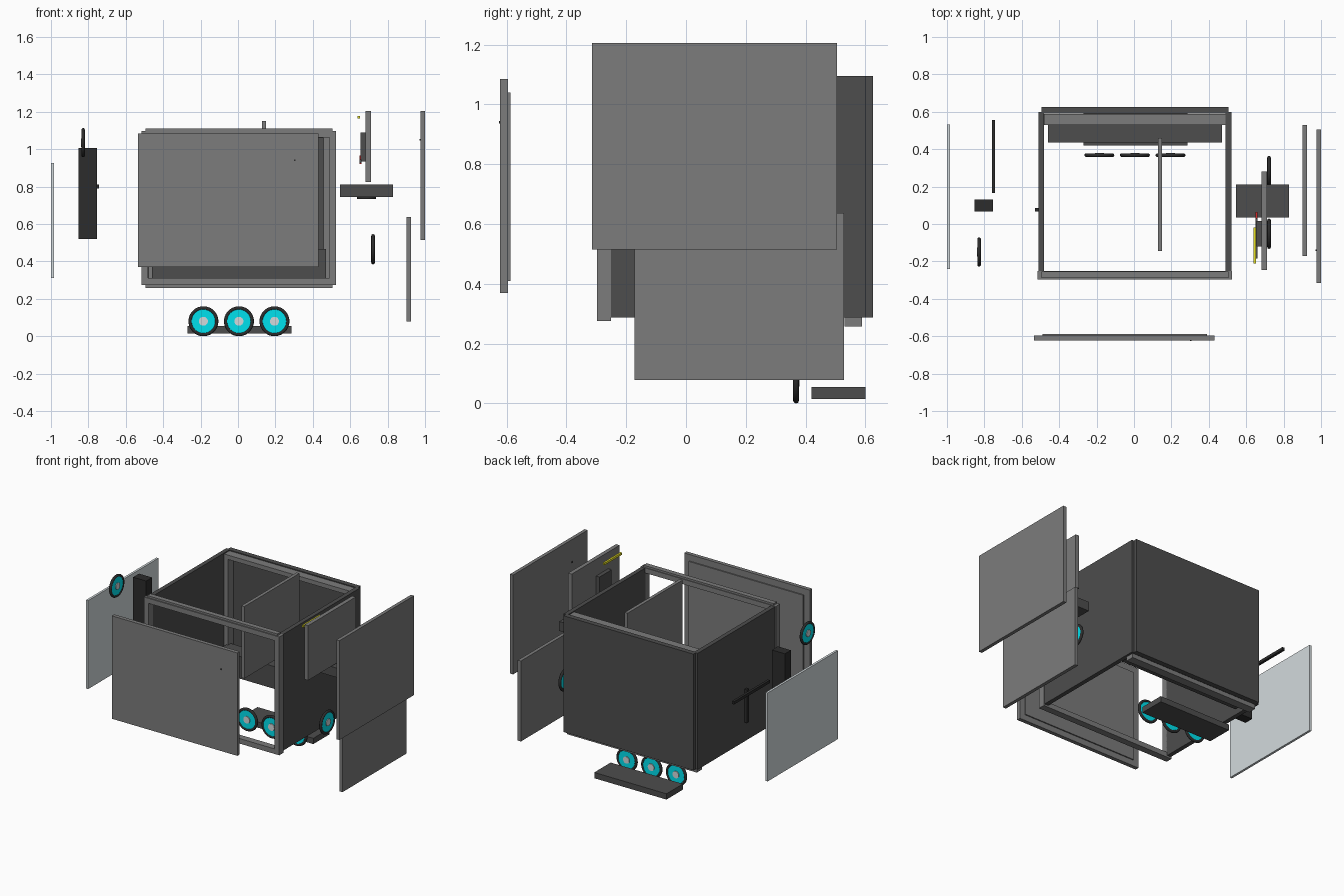
import bpy, bmesh, math
from mathutils import Matrix, Vector

if "Cube" in bpy.data.objects:
    bpy.data.objects.remove(bpy.data.objects["Cube"])


def mat(name, c):
    m = bpy.data.materials.new(name)
    m.diffuse_color = (*c, 1)
    m.use_nodes = True
    m.node_tree.nodes["Principled BSDF"].inputs["Base Color"].default_value = m.diffuse_color
    return m


DARK = mat("dark_grey", (0.075, 0.075, 0.075))
MID = mat("mid_grey", (0.2, 0.2, 0.2))
BLACK = mat("black", (0.025, 0.025, 0.025))
CYAN = mat("cyan", (0.0, 0.75, 0.85))
PALE = mat("pale", (0.65, 0.7, 0.72))
RED = mat("red", (0.7, 0.02, 0.02))
YELLOW = mat("yellow", (0.8, 0.75, 0.02))


def boxes(name, m, *extents):
    """One object made of boxes given as (x0, x1, y0, y1, z0, z1)."""
    bm = bmesh.new()
    for x0, x1, y0, y1, z0, z1 in extents:
        mx = Matrix.Translation(((x0 + x1) / 2, (y0 + y1) / 2, (z0 + z1) / 2))
        sc = Matrix.Diagonal((x1 - x0, y1 - y0, z1 - z0, 1))
        bmesh.ops.create_cube(bm, size=1, matrix=mx @ sc)
    me = bpy.data.meshes.new(name)
    bm.to_mesh(me)
    bm.free()
    ob = bpy.data.objects.new(name, me)
    bpy.context.collection.objects.link(ob)
    me.materials.append(m)
    return ob


def ring(name, m, x0, x1, y0, y1, z0, z1, t):
    """Rectangular frame standing in the xz plane, bars t wide."""
    return boxes(name, m, (x0, x0 + t, y0, y1, z0, z1), (x1 - t, x1, y0, y1, z0, z1),
                 (x0 + t, x1 - t, y0, y1, z0, z0 + t), (x0 + t, x1 - t, y0, y1, z1 - t, z1))


def lathe(name, m, profile, loc, axis, closed=False, n=48):
    """Spin an (r, h) profile around the given axis."""
    bm = bmesh.new()
    rows = [[bm.verts.new((r * math.cos(2 * math.pi * i / n), r * math.sin(2 * math.pi * i / n), h))
             for i in range(n)] for r, h in profile]
    pairs = list(zip(rows, rows[1:])) + ([(rows[-1], rows[0])] if closed else [])
    for a, b in pairs:
        for i in range(n):
            j = (i + 1) % n
            bm.faces.new((a[i], a[j], b[j], b[i]))
    if not closed:
        bm.faces.new(rows[0])
        bm.faces.new(rows[-1])
    bmesh.ops.recalc_face_normals(bm, faces=bm.faces)
    me = bpy.data.meshes.new(name)
    bm.to_mesh(me)
    bm.free()
    ob = bpy.data.objects.new(name, me)
    bpy.context.collection.objects.link(ob)
    me.materials.append(m)
    ob.rotation_euler = Vector((0, 0, 1)).rotation_difference(Vector(axis)).to_euler()
    ob.location = loc
    bpy.context.view_layer.objects.active = ob
    ob.select_set(True)
    bpy.ops.object.shade_smooth_by_angle(angle=math.radians(35))
    ob.select_set(False)
    return ob


def fan(name, loc, axis, r=0.078):
    # rounded tyre-like rim, coloured disc and pale hub
    c, a = r * 0.88, r * 0.12
    tube = [(c + a * math.cos(t * math.pi / 6), a * math.sin(t * math.pi / 6)) for t in range(12)]
    lathe(name + "_rim", BLACK, tube, loc, axis, True)
    lathe(name + "_disc", CYAN, [(r * 0.8, -0.006), (r * 0.8, 0.006)], loc, axis)
    lathe(name + "_hub", PALE, [(r * 0.3, -0.011), (r * 0.3, 0.011)], loc, axis)


# Main case: walls and frames
boxes("left_wall", DARK, (-0.51, -0.48, -0.255, 0.6, 0.287, 1.095))
boxes("right_wall", DARK, (0.49, 0.52, -0.255, 0.6, 0.287, 1.095))
boxes("back_wall", DARK, (-0.495, 0.505, 0.59, 0.625, 0.287, 1.095))
ring("front_frame", MID, -0.515, 0.525, -0.297, -0.25, 0.275, 1.097, 0.035)
boxes("front_frame_cap", MID, (-0.495, 0.505, -0.29, -0.255, 1.097, 1.11))
ring("back_frame", MID, -0.478, 0.488, 0.53, 0.588, 0.258, 1.09, 0.03)
boxes("back_frame_foot", MID, (-0.495, 0.505, 0.53, 0.588, 0.258, 0.287))
boxes("rear_shelf", DARK, (-0.46, 0.47, 0.435, 0.56, 0.31, 0.465))
boxes("inner_tray", MID, (0.127, 0.15, -0.145, 0.46, 0.65, 1.15))

# Front door
boxes("front_door", MID, (-0.535, 0.43, -0.622, -0.595, 0.37, 1.085))
boxes("front_door_lip", MID, (-0.49, 0.39, -0.595, -0.587, 0.41, 1.04))
boxes("front_button", BLACK, (0.3, 0.308, -0.626, -0.622, 0.936, 0.944))

# Left side parts
boxes("glass_panel", PALE, (-1.0, -0.984, -0.24, 0.532, 0.31, 0.925))
boxes("tall_drive", BLACK, (-0.853, -0.753, 0.067, 0.132, 0.52, 1.005))
boxes("long_strip", BLACK, (-0.76, -0.743, 0.165, 0.557, 0.79, 0.81))
boxes("upright_strip", BLACK, (-0.53, -0.51, 0.066, 0.086, 0.42, 0.65))
fan("left_fan", (-0.828, -0.15, 1.035), (1, 0, 0))

# Right side parts
boxes("circuit_board", MID, (0.682, 0.71, -0.245, 0.28, 0.825, 1.205))
boxes("cooler_block", DARK, (0.655, 0.685, -0.12, 0.015, 0.935, 1.09))
boxes("memory_stick", RED, (0.65, 0.66, 0.03, 0.065, 0.92, 0.965))
boxes("thin_card", DARK, (0.65, 0.66, -0.185, 0.03, 0.925, 0.945))
boxes("cable_strip", YELLOW, (0.64, 0.653, -0.212, -0.02, 1.163, 1.178))
boxes("graphics_card", DARK, (0.545, 0.828, 0.035, 0.21, 0.745, 0.81))
lathe("graphics_card_fan", BLACK, [(0.052, -0.006), (0.052, 0.006)], (0.687, 0.122, 0.739), (0, 0, 1))
for i, y in enumerate((-0.052, 0.283)):
    fan(f"right_fan_{i + 1}", (0.722, y, 0.465), (1, 0, 0), 0.081)
boxes("lower_side_panel", MID, (0.9, 0.924, -0.172, 0.528, 0.078, 0.637))
boxes("outer_side_panel", MID, (0.976, 1.0, -0.315, 0.505, 0.515, 1.205))
boxes("outer_panel_knob", BLACK, (0.97, 0.976, -0.144, -0.136, 1.046, 1.054))

# Bottom fans and base plate
for i in range(3):
    fan(f"bottom_fan_{i + 1}", (-0.185 + 0.19 * i, 0.368, 0.08), (0, 1, 0), 0.08)
boxes("base_plate", DARK, (-0.27, 0.285, 0.42, 0.6, 0.015, 0.055))
